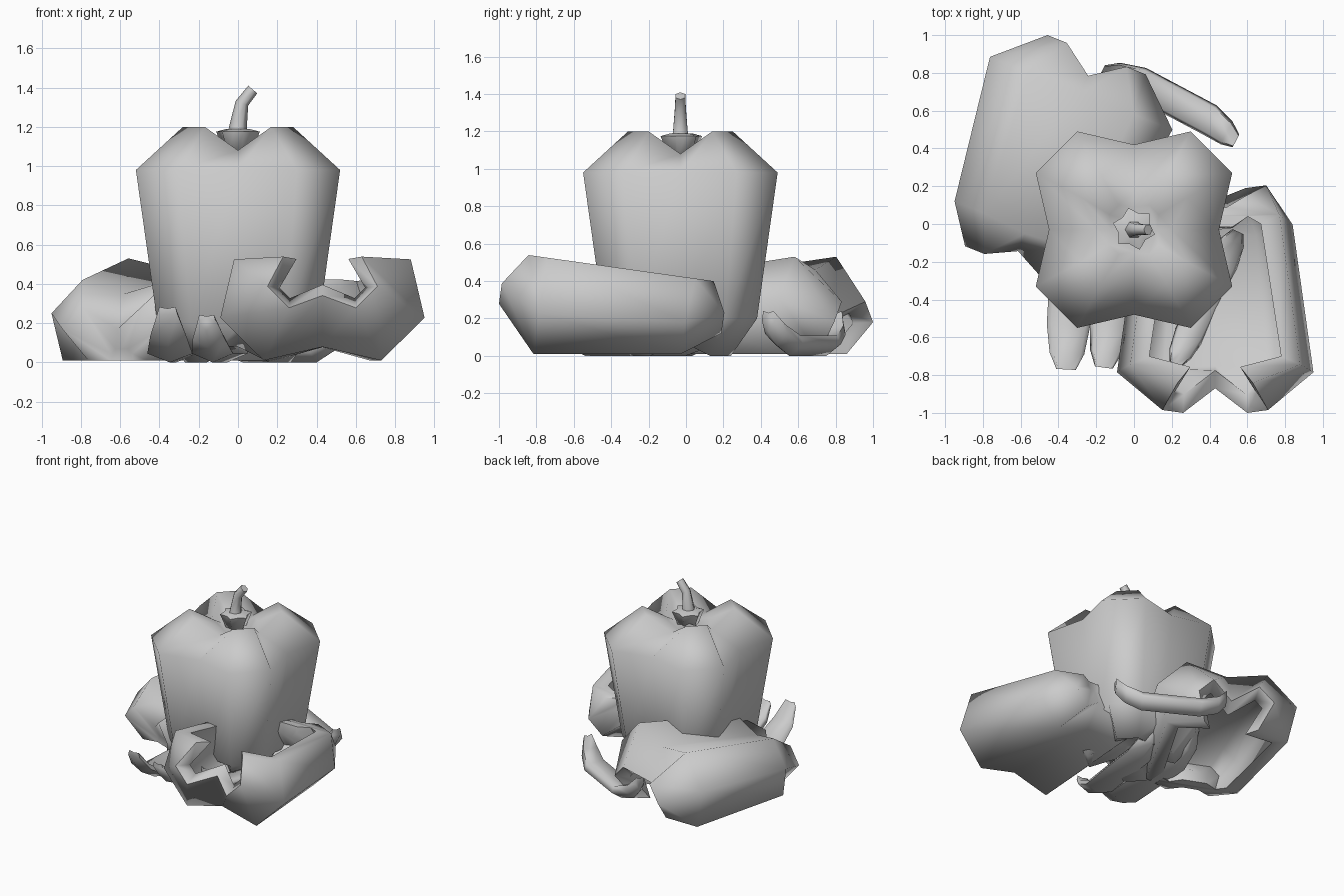
import bpy, bmesh, math
from mathutils import Vector, Matrix

if "Cube" in bpy.data.objects:
    bpy.data.objects.remove(bpy.data.objects["Cube"])


def loft(rings, caps=(True, True)):
    """Skin a list of equal-length point rings (counter-clockwise, going up)."""
    bm = bmesh.new()
    rows = [[bm.verts.new(p) for p in r] for r in rings]
    n = len(rows[0])
    for a, b in zip(rows, rows[1:]):
        for j in range(n):
            k = (j + 1) % n
            bm.faces.new((a[j], a[k], b[k], b[j]))
    if caps[0]:
        bm.faces.new(rows[0][::-1])
    if caps[1]:
        bm.faces.new(rows[-1])
    return bm


def finish(bm, name, angle=85):
    me = bpy.data.meshes.new(name)
    bm.to_mesh(me)
    bm.free()
    ob = bpy.data.objects.new(name, me)
    bpy.context.collection.objects.link(ob)
    bpy.ops.object.select_all(action='DESELECT')
    ob.select_set(True)
    bpy.context.view_layer.objects.active = ob
    bpy.ops.object.shade_smooth_by_angle(angle=math.radians(angle))
    return ob


def lobed(z, zv, v, a, b):
    """Four-lobed ring: a valley on each axis, two points per lobe."""
    pts = []
    for k in range(4):
        m = Matrix.Rotation(k * math.pi / 2, 3, 'Z')
        pts += [m @ Vector(p) for p in ((v, 0, zv), (a, b, z), (b, a, z))]
    return pts


# shared pepper profile: lobe height, valley height, valley radius, lobe x, lobe y
PROFILE = [(.14, .14, .06, .06, .035), (0, .08, .16, .27, .16),
           (.20, .18, .34, .41, .24), (.98, .98, .45, .52, .30),
           (1.2, 1.08, .20, .28, .17), (1.12, 1.07, .12, .13, .08)]

# whole pepper
bm = loft([lobed(*r) for r in PROFILE])
bm.transform(Matrix.Translation((0, -.03, 0)))
finish(bm, "whole_pepper")

# calyx and stem
calyx = []
for z, s in ((1.06, .6), (1.175, 1), (1.19, .5)):
    calyx.append([(s * (.115 if i % 2 else .085) * math.cos((i + .5) * math.pi / 6),
                   -.025 + s * (.115 if i % 2 else .085) * math.sin((i + .5) * math.pi / 6), z)
                  for i in range(12)])
finish(loft(calyx), "calyx")
stem = []
for x, z, r, t in ((0, 1.15, .055, 0), (.0, 1.2, .045, 5), (.02, 1.32, .034, 20), (.075, 1.39, .03, 40)):
    m = Matrix.Translation((x, -.03, z)) @ Matrix.Rotation(math.radians(t), 4, 'Y')
    stem.append([m @ Vector((r * math.cos(i * math.pi / 3), r * math.sin(i * math.pi / 3), 0)) for i in range(6)])
finish(loft(stem), "stem")


# hollow halves: thicken the shell, then cut lengthwise and close the rim
def half(name, rot, xmin=None, xmax=None, ymin=None, ymax=None):
    tmp = finish(loft([lobed(*r) for r in PROFILE[:-1]], (True, False)), "shell_helper")
    mod = tmp.modifiers.new("wall", 'SOLIDIFY')
    mod.thickness = .11
    mod.offset = -1
    deps = bpy.context.evaluated_depsgraph_get()
    bm = bmesh.new()
    bm.from_mesh(tmp.evaluated_get(deps).to_mesh())
    bpy.data.objects.remove(tmp)
    bmesh.ops.bisect_plane(bm, geom=bm.verts[:] + bm.edges[:] + bm.faces[:], dist=1e-4,
                           plane_co=(0, 0, 0), plane_no=(0, 1, 0), clear_outer=True)
    bmesh.ops.holes_fill(bm, edges=[e for e in bm.edges if e.is_boundary], sides=0)
    bm.transform(rot)
    lo = [min(v.co[i] for v in bm.verts) for i in range(3)]
    hi = [max(v.co[i] for v in bm.verts) for i in range(3)]
    dx = xmin - lo[0] if xmin is not None else xmax - hi[0]
    dy = ymin - lo[1] if ymin is not None else ymax - hi[1]
    bm.transform(Matrix.Translation((dx, dy, .01 - lo[2])))
    finish(bm, name)


half("half_pepper_open", Matrix.Rotation(math.radians(82), 4, 'X'), xmax=.95, ymin=-1)
half("half_pepper_face_down",
     Matrix.Rotation(math.radians(-21.8), 4, 'Z') @ Matrix.Rotation(math.radians(-90), 4, 'X'),
     xmin=-.95, ymax=1)


# cut strips: boat-shaped wedges with curled ends
def strip(name, start, end, width, lift=0.0, tip=.2, bow=0.0, thick=.075):
    s, e = Vector((*start, 0)), Vector((*end, 0))
    side = Vector((0, 0, 1)).cross((e - s).normalized())
    rings = []
    for t, h, w in ((0, 1, .45), (.08, .45, .8), (.22, .0, 1), (.75, 0, 1), (.92, .4, .8), (1, 1, .4)):
        c = s.lerp(e, t) + side * bow * 4 * t * (1 - t)
        c.z = lift + h * tip
        q = side * width * w / 2
        up = Vector((0, 0, thick))
        rings.append([c - q + up * .6, c, c + q + up * .6, c + q * .8 + up * 1.1, c + up, c - q * .8 + up * 1.1])
    bm = loft(rings)
    bmesh.ops.recalc_face_normals(bm, faces=bm.faces)
    finish(bm, name)


strip("strip_left", (-.36, -.77), (-.30, .3), .23)
strip("strip_middle", (-.16, -.76), (-.02, .25), .21, tip=.16)
strip("strip_right", (.22, -.74), (.55, -.04), .16, lift=.10, tip=.12)
strip("strip_back", (.54, .44), (-.17, .81), .17, tip=.13, bow=-.05, thick=.1)
